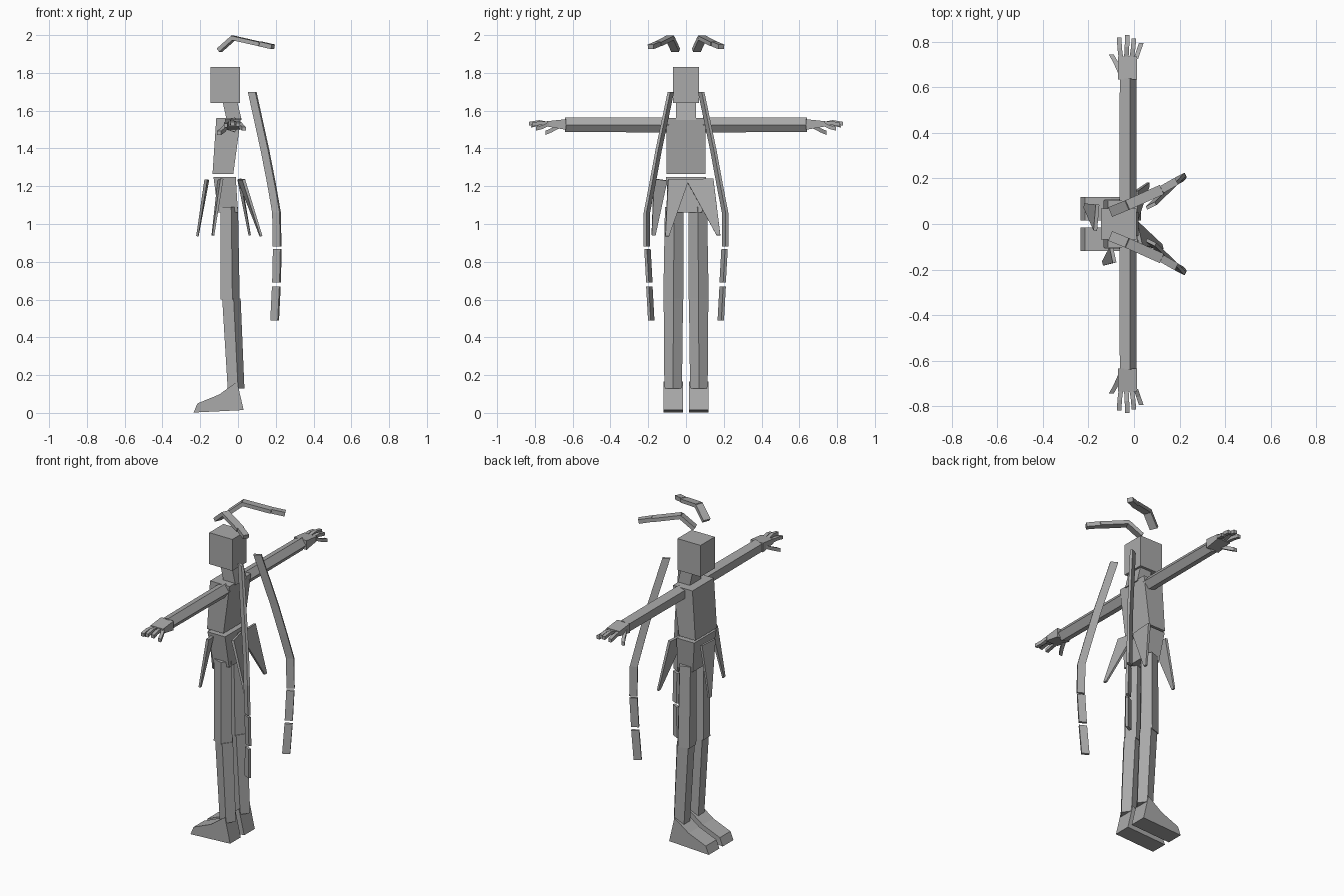
import bpy
import bmesh
import math
from mathutils import Vector

if "Cube" in bpy.data.objects:
    bpy.data.objects.remove(bpy.data.objects["Cube"], do_unlink=True)

grey = bpy.data.materials.new("plain grey")
grey.use_nodes = True
grey.diffuse_color = (0.4, 0.4, 0.4, 1)
grey.node_tree.nodes["Principled BSDF"].inputs["Base Color"].default_value = (0.4, 0.4, 0.4, 1)

X, Y, Z = Vector((1, 0, 0)), Vector((0, 1, 0)), Vector((0, 0, 1))
SQUARE = [(1, 1), (-1, 1), (-1, -1), (1, -1)]
PENTAGON = [(math.cos(math.tau * i / 5), math.sin(math.tau * i / 5)) for i in range(5)]


def ring(centre, u, v, shape=SQUARE):
    return [Vector(centre) + u * a + v * b for a, b in shape]


def loft(name, rings):
    """Bridge equal cross-sections and cap both ends."""
    bm = bmesh.new()
    loops = [[bm.verts.new(p) for p in r] for r in rings]
    n = len(loops[0])
    for low, high in zip(loops, loops[1:]):
        for i in range(n):
            j = (i + 1) % n
            bm.faces.new((low[i], low[j], high[j], high[i]))
    bm.faces.new(loops[0])
    bm.faces.new(loops[-1])
    bmesh.ops.recalc_face_normals(bm, faces=bm.faces)
    mesh = bpy.data.meshes.new(name)
    bm.to_mesh(mesh)
    bm.free()
    mesh.materials.append(grey)
    obj = bpy.data.objects.new(name, mesh)
    bpy.context.collection.objects.link(obj)
    return obj


def block(name, levels):
    """Stack of rectangles, each given as z, x min, x max, half width in y."""
    loft(name, [ring(((a + b) / 2, 0, z), X * (b - a) / 2, Y * w) for z, a, b, w in levels])


def bar(name, start, end, wide, thick):
    """Straight box between two points, with a level wide side."""
    start, end = Vector(start), Vector(end)
    way = (end - start).normalized()
    side = way.cross(Z).normalized()
    up = side.cross(way)
    loft(name, [ring(p, side * wide / 2, up * thick / 2) for p in (start, end)])


# Head and trunk
block("head", [(1.64, -.145, .01, .068), (1.83, -.145, .01, .068)])
block("neck", [(1.55, -.06, .02, .052), (1.64, -.08, -.002, .052)])
block("torso", [(1.265, -.135, -.025, .103), (1.56, -.115, .015, .103)])
block("pelvis", [(1.06, -.105, 0, .085), (1.25, -.13, -.012, .107)])

# Skirt panels: two top corners and a narrow tip
panels = {
    "front_panel": ((-.16, .085, 1.235), (-.17, -.03, 1.235), (-.215, .08, .935)),
    "right_panel": ((-.085, -.17, 1.24), (-.1, -.1, 1.23), (-.133, -.172, .94)),
    "back_right_panel": ((.005, .015, 1.235), (.03, -.095, 1.235), (.122, -.1, .935)),
    "back_left_panel": ((.005, .0, 1.235), (.01, .145, 1.24), (.062, .172, .94)),
}
for name, corners in panels.items():
    a, b, tip = map(Vector, corners)
    along = (b - a).normalized()
    depth = along.cross(tip - a).normalized() * .008
    loft(name, [ring((a + b) / 2, (b - a) / 2, depth), ring(tip, along * .01, depth * .7)])

for s, side in ((1, "left"), (-1, "right")):
    # Legs
    loft(side + "_thigh", [ring(c, X * r, Y * r, PENTAGON) for c, r in (
        ((-.052, s * .062, 1.09), .052), ((-.047, s * .067, .6), .056))])
    loft(side + "_shin", [ring(c, X * r, Y * r, PENTAGON) for c, r in (
        ((-.04, s * .067, .605), .054), ((-.015, s * .068, .13), .049))])

    # Foot: side profile given as x, z
    profile = [(-.235, .002), (-.215, .05), (-.1, .097), (-.005, .165), (.03, .015)]
    loft(side + "_foot", [[Vector((x, s * y, z)) for x, z in profile] for y in (.016, .118)])

    # Arm and palm
    for part, y0, y1, r0, r1 in (("upper_arm", .09, .41, .042, .041), ("forearm", .41, .64, .041, .04)):
        loft(side + "_" + part, [ring((-.03, s * y, 1.525), X * r, Z * r, PENTAGON)
                                 for y, r in ((y0, r0), (y1, r1))])
    loft(side + "_palm", [ring((-.028, s * .635, 1.527), X * .042, Z * .028),
                          ring((-.028, s * .735, 1.53), X * .042, Z * .014)])

    # Fingers: base x, middle x, tip x, reach and tip height
    for finger, x0, x1, x2, reach, z in (
            ("index", -.057, -.063, -.065, .82, 1.525),
            ("middle", -.034, -.031, -.029, .83, 1.535),
            ("ring", -.011, -.004, .0, .815, 1.53),
            ("little", .008, .02, .032, .795, 1.508)):
        points = ((x0, s * .725, 1.53), (x1, s * (reach + .725) / 2, z + .005), (x2, s * reach, z - .004))
        loft(f"{side}_{finger}_finger", [ring(p, X * .01, Z * .01) for p in points])
    loft(side + "_thumb", [ring(p, X * .011, Z * .011) for p in (
        (-.06, s * .665, 1.52), (-.08, s * .71, 1.497), (-.1, s * .745, 1.482))])

    # Long hanging strand in three pieces, turned outward
    out, across = Vector((.89, s * .45, 0)), Vector((-.45, s * .89, 0))
    strands = (
        [(.075, .08, 1.7), (.143, .145, 1.39), (.178, .178, 1.21), (.204, .207, 1.06), (.207, .207, .88)],
        [(.208, .204, .868), (.204, .194, .69)],
        [(.203, .194, .67), (.194, .184, .49)],
    )
    for part, points in zip(("upper", "middle", "lower"), strands):
        loft(f"{side}_{part}_strand", [ring((x, s * y, z), out * .022, across * .008) for x, y, z in points])

    # Bent crest above the head
    bar(side + "_crest_front", (-.098, s * .055, 1.92), (-.025, s * .085, 1.985), .045, .022)
    bar(side + "_crest_middle", (-.03, s * .083, 1.986), (.12, s * .15, 1.952), .045, .022)
    bar(side + "_crest_back", (.12, s * .15, 1.953), (.185, s * .187, 1.938), .034, .025)
